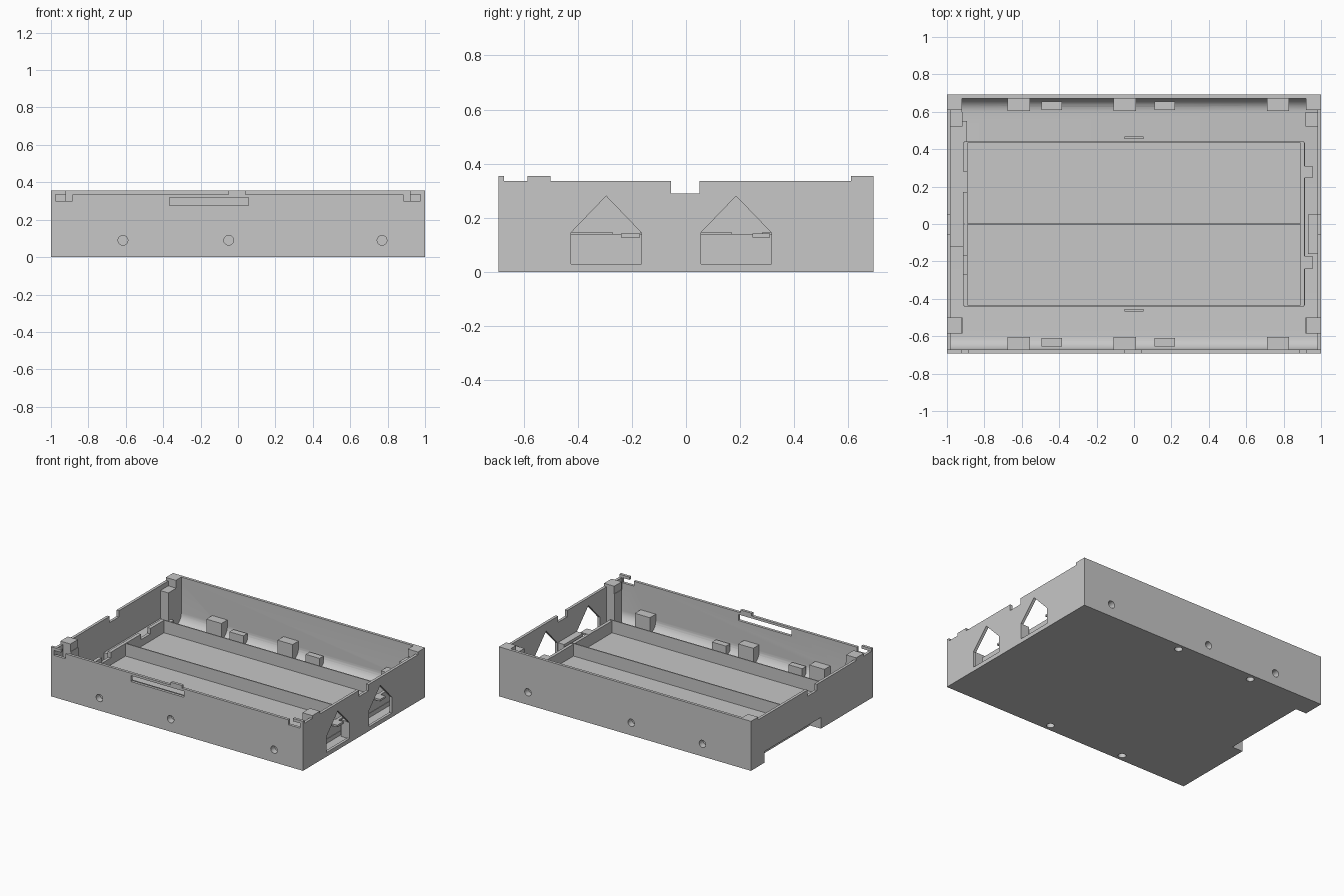
import bpy, bmesh, math
from mathutils import Matrix, Vector

cube = bpy.data.objects.get("Cube")
if cube:
    bpy.data.objects.remove(cube, do_unlink=True)

grey = bpy.data.materials.new("plastic grey")
grey.use_nodes = True
COLOUR = (0.57, 0.57, 0.57, 1)
grey.diffuse_color = COLOUR
grey.node_tree.nodes["Principled BSDF"].inputs["Base Color"].default_value = COLOUR


def finish(name, bm):
    bmesh.ops.recalc_face_normals(bm, faces=bm.faces)
    mesh = bpy.data.meshes.new(name)
    bm.to_mesh(mesh)
    bm.free()
    mesh.materials.append(grey)
    ob = bpy.data.objects.new(name, mesh)
    bpy.context.collection.objects.link(ob)
    return ob


def box(name, x, y, z):
    """Box from three (low, high) ranges."""
    bm = bmesh.new()
    bmesh.ops.create_cube(bm, size=1)
    for v in bm.verts:
        v.co = Vector([(r[0] + r[1]) / 2 + c * (r[1] - r[0])
                       for r, c in zip((x, y, z), v.co)])
    return finish(name, bm)


def extrude_x(name, outline, x0, x1):
    """Extrude a (y, z) outline along x."""
    bm = bmesh.new()
    face = bm.faces.new([bm.verts.new((x0, y, z)) for y, z in outline])
    new = bmesh.ops.extrude_face_region(bm, geom=[face])["geom"]
    verts = [g for g in new if isinstance(g, bmesh.types.BMVert)]
    bmesh.ops.translate(bm, verts=verts, vec=(x1 - x0, 0, 0))
    return finish(name, bm)


def cylinder(name, centre, radius, depth, axis):
    bm = bmesh.new()
    turn = Matrix.Rotation(math.pi / 2, 4, "X") if axis == "y" else Matrix()
    bmesh.ops.create_cone(bm, cap_ends=True, segments=24, radius1=radius,
                          radius2=radius, depth=depth,
                          matrix=Matrix.Translation(centre) @ turn)
    return finish(name, bm)


def cut(ob, cutters):
    """Subtract the cutters and bake the result."""
    for c in cutters:
        mod = ob.modifiers.new("cut", "BOOLEAN")
        mod.operation = "DIFFERENCE"
        mod.solver = "EXACT"
        mod.object = c
    graph = bpy.context.evaluated_depsgraph_get()
    mesh = bpy.data.meshes.new_from_object(ob.evaluated_get(graph))
    ob.modifiers.clear()
    ob.data = mesh


def both(r, side):
    """Mirror a range to the chosen side."""
    return tuple(sorted((r[0] * side, r[1] * side)))


X, Y, T = 1.0, 0.692, 0.02
FLOOR, TOP, HIGH = 0.025, 0.335, 0.355
IN = Y - T

# Floor with long walls, joined by round inner fillets
R = 0.075
arc = [(IN - R + R * math.sin(a), FLOOR + R - R * math.cos(a))
       for a in [i * math.pi / 16 for i in range(9)]]
outline = [(-Y, 0), (Y, 0), (Y, HIGH), (IN, HIGH)]
outline += arc[::-1] + [(-y, z) for y, z in arc]
outline += [(-IN, TOP), (-Y, TOP)]
shell = extrude_x("tray_shell", outline, -X + T, X - T)

# Short walls with a notch in the upper edge
wall = [(-Y, 0), (Y, 0), (Y, TOP), (0.05, TOP), (0.05, 0.29),
        (-0.055, 0.29), (-0.055, TOP), (-Y, TOP)]
left_wall = extrude_x("left_wall", wall, X - T, X)
right_wall = extrude_x("right_wall", wall, -X, -X + T)

# Gabled windows in the left wall
windows = []
for y in (-0.425, 0.055):
    gable = [(y, 0.03), (y + 0.26, 0.03), (y + 0.26, 0.145),
             (y + 0.13, 0.28), (y, 0.145)]
    windows.append(extrude_x("window_cutter", gable, 0.95, 1.05))
cut(left_wall, windows)

# Recess under the right edge, and the cover that closes it inside
recess = box("recess_cutter", (-1.1, -0.915), (-0.1, 0.54), (-0.1, 0.08))
cover = box("recess_cover", (-0.985, -0.892), (-0.12, 0.55), (0.01, 0.1))
cut(right_wall, [recess])
cut(cover, [recess])

# Screw bosses on the long walls and clips on the floor, with their holes
bosses, holes = [], []
for s in (-1, 1):
    for x in (-0.615, -0.05, 0.77):
        bosses.append(box("screw_boss", (x - 0.06, x + 0.06),
                          both((0.605, 0.68), s), (0.015, 0.145)))
        holes.append(cylinder("hole_cutter", (x, s * Y, 0.09), 0.026, 0.09, "y"))
    for x in (-0.44, 0.165):
        bosses.append(box("floor_clip", (x - 0.055, x + 0.055),
                          both((0.61, 0.655), s), (0.015, 0.1)))
        holes.append(cylinder("hole_cutter", (x, s * 0.645, 0), 0.026, 0.1, "z"))
for b in bosses:
    cut(b, holes)

# Slot and corner catches in the front wall
slot = box("slot_cutter", (-0.365, 0.055), (-0.75, -0.65), (0.275, 0.318))
catches = [box("catch_cutter", both((0.885, 0.975), s), (-0.75, -0.65), (0.3, 0.4))
           for s in (-1, 1)]
cut(shell, [recess, slot] + catches + holes)
box("front_latch_tab", (-0.05, 0.04), (-Y, -IN), (TOP - 0.01, HIGH))
for c in windows + [recess, slot] + catches + holes:
    bpy.data.objects.remove(c, do_unlink=True)

# Corner posts with raised lips
for s in (-1, 1):
    for y in ((-0.585, -0.5), (0.52, 0.6)):
        box("corner_post", both((0.917, 0.985), s), y, (0.02, 0.3))
    box("side_lip", both((0.92, 1), s), (-0.585, -0.5), (0.3, HIGH))
    box("back_corner_lip", both((0.92, 1), s), (0.61, Y), (0.3, HIGH))
    box("front_corner_lip", both((0.92, 1), s), (-Y, -IN), (TOP, HIGH))
    box("front_corner_end", both((0.975, 1), s), (-Y, -IN), (0.3, TOP))
box("back_corner_gusset", (-0.985, -0.92), (0.6, 0.68), (0.02, 0.3))

# Raised floor of the bays and the thin rails that divide it
box("bay_floor", (-0.912, 0.915), (-0.437, 0.437), (0.015, 0.055))
for y in (-0.437, 0, 0.437):
    box("bay_rail", (-0.91, 0.91), (y - 0.004, y + 0.004), (0.02, 0.145))
for s in (-1, 1):
    box("rail_lug", (-0.05, 0.05), both((0.455, 0.468), s), (0.02, 0.12))

# End plates of the bays with contact tabs and catches
box("left_end_plate", (0.89, 0.912), (-0.437, 0.437), (0.02, 0.14))
box("right_end_plate", (-0.912, -0.89), (-0.437, 0.437), (0.02, 0.105))
for y in ((-0.437, -0.27), (-0.17, -0.004), (0.004, 0.17), (0.28, 0.437)):
    box("contact_tab", (-0.915, -0.89), y, (0.1, 0.145))
for y in ((-0.24, -0.17), (0.245, 0.31)):
    box("contact_catch", (0.89, 0.955), y, (0.128, 0.142))
box("left_centre_block", (0.93, 0.985), (-0.16, 0.052), (0.02, 0.145))

# Smooth the fillets, keep the edges sharp
bpy.ops.object.select_all(action="DESELECT")
shell.select_set(True)
bpy.context.view_layer.objects.active = shell
bpy.ops.object.shade_smooth_by_angle(angle=math.radians(30))
